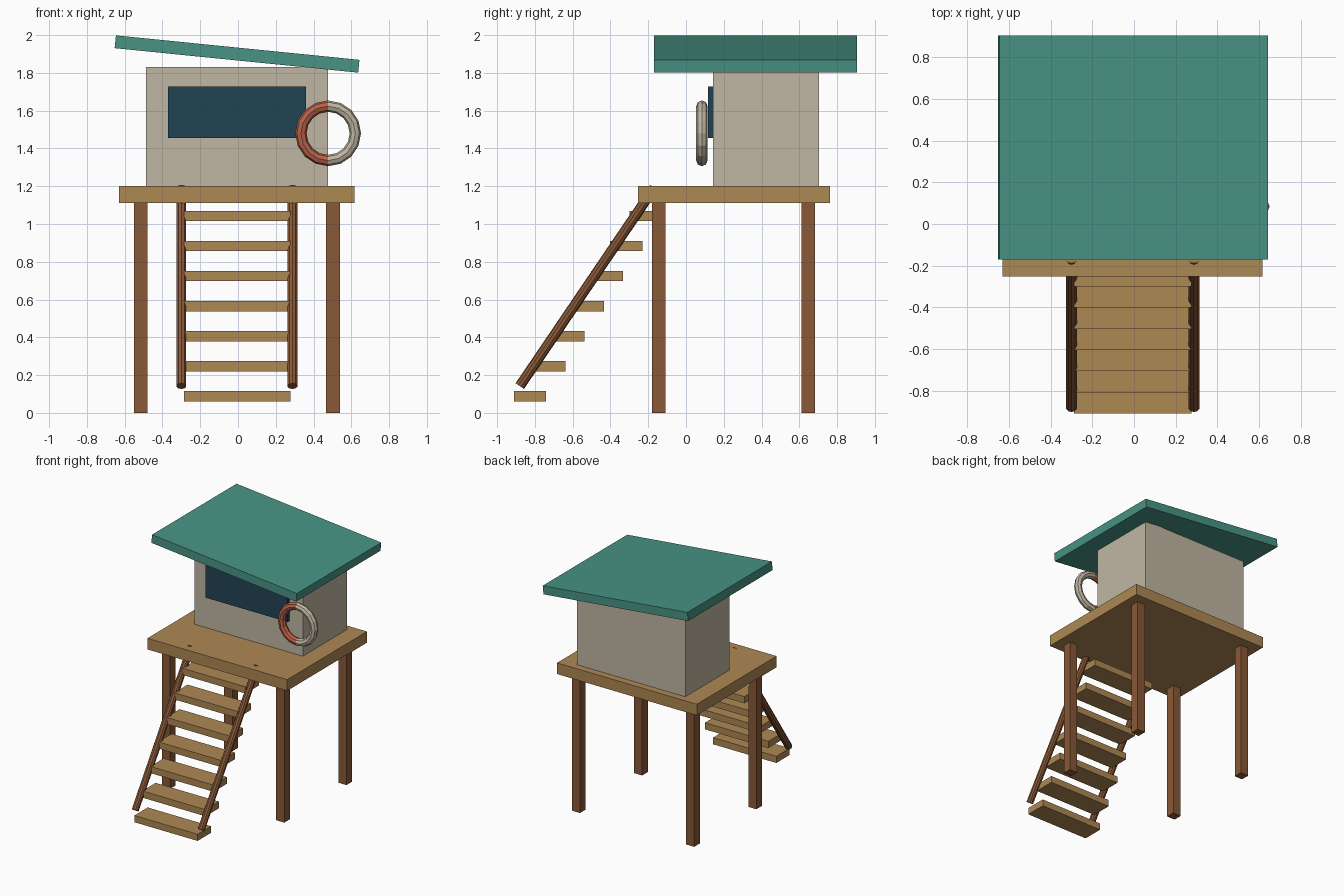
import bpy
import math
from mathutils import Vector

cube = bpy.data.objects.get("Cube")
if cube:
    bpy.data.objects.remove(cube, do_unlink=True)


def material(name, rgb):
    # rgb is 0-255 sRGB, converted to linear
    lin = [(c / 255 / 12.92) if c < 10 else ((c / 255 + 0.055) / 1.055) ** 2.4 for c in rgb]
    mat = bpy.data.materials.new(name)
    mat.use_nodes = True
    mat.diffuse_color = (*lin, 1)
    mat.node_tree.nodes["Principled BSDF"].inputs["Base Color"].default_value = (*lin, 1)
    return mat


TEAL = material("teal roof", (72, 148, 132))
PLANK = material("light wood", (174, 136, 84))
POST = material("dark wood", (137, 88, 55))
CREAM = material("cream paint", (192, 182, 162))
GLASS = material("dark glass", (34, 68, 83))
RED = material("orange red", (186, 97, 72))


def finish(name, *mats):
    obj = bpy.context.object
    obj.name = name
    for mat in mats:
        obj.data.materials.append(mat)
    return obj


def box(name, mat, x, y, z, tilt=0):
    """Box spanning the (min, max) pairs, optionally tilted about y."""
    spans = (x, y, z)
    bpy.ops.mesh.primitive_cube_add(size=1, location=[(a + b) / 2 for a, b in spans])
    obj = finish(name, mat)
    obj.scale = [b - a for a, b in spans]
    obj.rotation_euler.y = tilt
    return obj


def rod(name, mat, start, end, radius):
    start, end = Vector(start), Vector(end)
    axis = end - start
    bpy.ops.mesh.primitive_cylinder_add(vertices=10, radius=radius, depth=axis.length,
                                        location=(start + end) / 2)
    obj = finish(name, mat)
    obj.rotation_euler = axis.to_track_quat("Z", "Y").to_euler()
    return obj


# Platform on four posts
box("deck", PLANK, (-0.63, 0.616), (-0.253, 0.762), (1.11, 1.2))
for side, x in (("right", -0.515), ("left", 0.503)):
    for end, y in (("front", -0.145), ("back", 0.647)):
        box(f"{end}_{side}_post", POST, (x - 0.036, x + 0.036),
            (y - 0.036, y + 0.036), (0, 1.115))

# Cabin with window and sloping roof
box("cabin", CREAM, (-0.487, 0.477), (0.143, 0.705), (1.2, 1.83))
box("window", GLASS, (-0.37, 0.361), (0.117, 0.145), (1.455, 1.728))
box("roof", TEAL, (-0.653, 0.643), (-0.17, 0.905), (1.866, 1.934), tilt=0.1)

# Stairs: open treads between two round rails
for i in range(7):
    back, mid = -0.74 + 0.1017 * i, 0.088 + 0.159 * i
    box(f"tread_{i + 1}", PLANK, (-0.287, 0.277), (back - 0.17, back), (mid - 0.027, mid + 0.027))
for side, x in (("right", -0.3), ("left", 0.288)):
    rod(f"{side}_stair_rail", POST, (x, -0.88, 0.142), (x, -0.168, 1.192), 0.027)

# Life ring, half red and half cream
bpy.ops.mesh.primitive_torus_add(major_segments=16, minor_segments=8, major_radius=0.144,
                                 minor_radius=0.03, location=(0.477, 0.084, 1.48),
                                 rotation=(math.pi / 2, 0, 0))
ring = finish("life_ring", CREAM, RED)
for face in ring.data.polygons:
    face.material_index = 1 if face.center.x < 0 else 0
